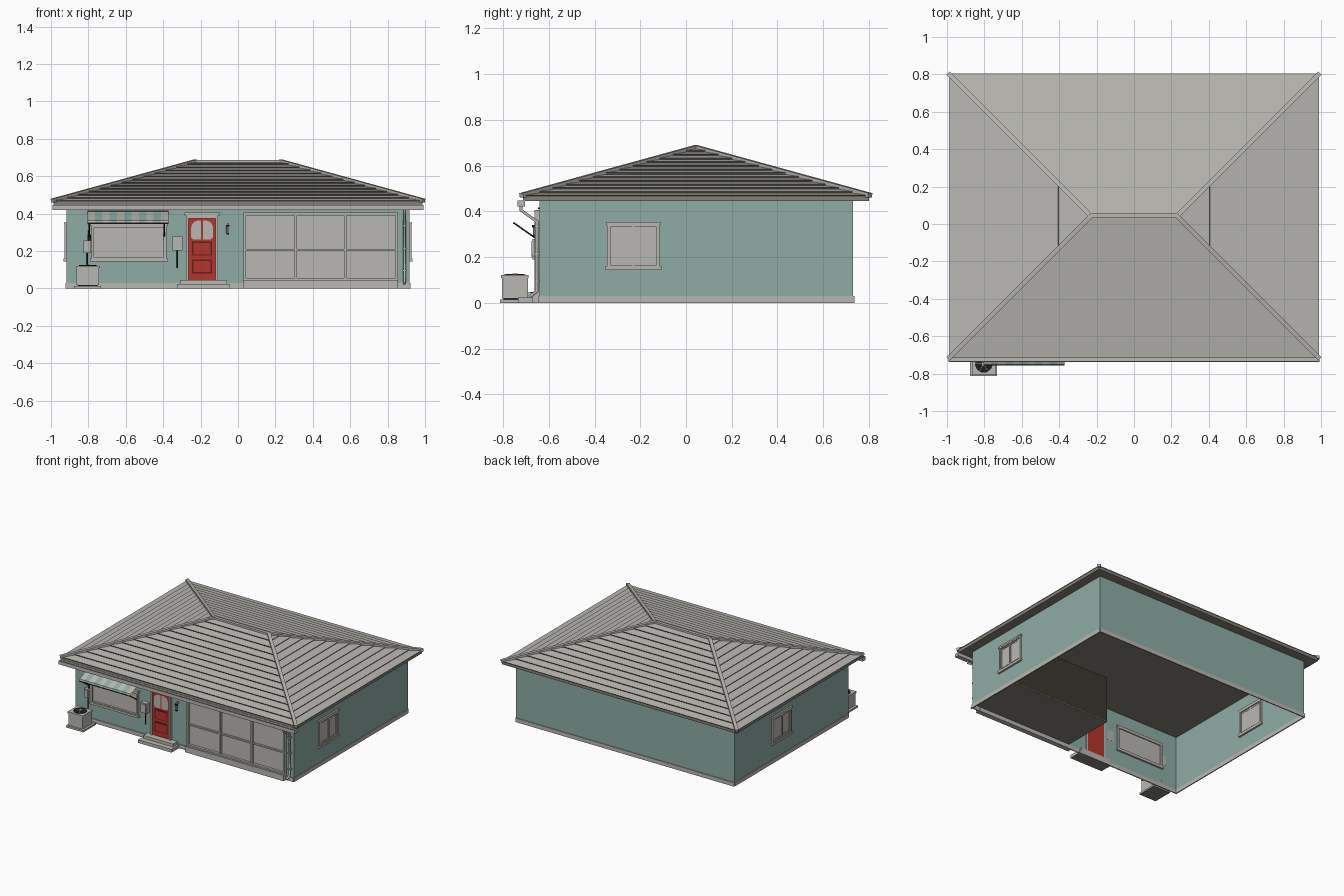
import bpy, bmesh, math
from mathutils import Matrix, Vector

if bpy.data.objects.get("Cube"):
    bpy.data.objects.remove(bpy.data.objects["Cube"])


def material(name, r, g, b):
    m = bpy.data.materials.new(name)
    m.use_nodes = True
    m.diffuse_color = (r, g, b, 1)
    m.node_tree.nodes["Principled BSDF"].inputs["Base Color"].default_value = (r, g, b, 1)
    return m


GREY = material("light grey", .49, .478, .445)
TEAL = material("sage teal", .27, .42, .378)
RED = material("door red", .45, .035, .024)
DEEP_RED = material("groove red", .12, .014, .01)
SLATE = material("eave grey", .23, .215, .19)
SHADOW = material("shingle shadow", .11, .105, .092)
OLIVE = material("dark olive", .042, .039, .027)
BLACK = material("black metal", .012, .013, .012)


def finish(name, bm, *mats):
    mesh = bpy.data.meshes.new(name)
    bm.to_mesh(mesh)
    bm.free()
    for m in mats:
        mesh.materials.append(m)
    ob = bpy.data.objects.new(name, mesh)
    bpy.context.collection.objects.link(ob)


def boxes(name, mat, *spans, place=Matrix()):
    """Each span is x0, x1, y0, y1, z0, z1."""
    bm = bmesh.new()
    for x0, x1, y0, y1, z0, z1 in spans:
        mid = Vector((x0 + x1, y0 + y1, z0 + z1)) / 2
        size = Matrix.Diagonal((x1 - x0, y1 - y0, z1 - z0, 1))
        bmesh.ops.create_cube(bm, size=1, matrix=place @ Matrix.Translation(mid) @ size)
    finish(name, bm, mat)


def border(x0, x1, z0, z1, t, y0, y1):
    return [(x0, x0 + t, y0, y1, z0, z1), (x1 - t, x1, y0, y1, z0, z1),
            (x0 + t, x1 - t, y0, y1, z0, z0 + t), (x0 + t, x1 - t, y0, y1, z1 - t, z1)]


def pipe(name, mat, radius, *points):
    cu = bpy.data.curves.new(name, "CURVE")
    cu.dimensions = "3D"
    cu.bevel_depth = radius
    cu.bevel_resolution = 1
    cu.use_fill_caps = True
    sp = cu.splines.new("POLY")
    sp.points.add(len(points) - 1)
    for p, co in zip(sp.points, points):
        p.co = (*co, 1)
    cu.materials.append(mat)
    bpy.context.collection.objects.link(bpy.data.objects.new(name, cu))


def cylinder(name, mat, radius, z0, z1, x, y, sides=20):
    bm = bmesh.new()
    bmesh.ops.create_cone(bm, cap_ends=True, segments=sides, radius1=radius, radius2=radius,
                          depth=z1 - z0, matrix=Matrix.Translation((x, y, (z0 + z1) / 2)))
    finish(name, bm, mat)


def ring(bm, x, y0, y1, z):
    return [bm.verts.new(c) for c in ((-x, y0, z), (x, y0, z), (x, y1, z), (-x, y1, z))]


def bridge(bm, a, b, index=0):
    for i in range(4):
        j = (i + 1) % 4
        bm.faces.new((a[i], a[j], b[j], b[i])).material_index = index


# Hollow walls, open underneath
WX, WF, WB = .917, -.64, .73
bm = bmesh.new()
bridge(bm, ring(bm, WX, WF, WB, .01), ring(bm, WX, WF, WB, .446))
finish("walls", bm, TEAL)
boxes("base_trim", GREY,
      (-.92, .92, WF - .006, WF + .002, 0, .03), (-.92, .92, WB - .002, WB + .006, 0, .03),
      (-.922, -.914, WF, WB, 0, .03), (.914, .922, WF, WB, 0, .03))

# Hip roof of overlapping shingle courses, with a darker soffit and fascia
EX, CY, DEPTH, COURSES = .99, .043, .7605, 13
EAVE, RISE, LIP = .464, .212, .007
bm = bmesh.new()


def roof_ring(inset, z):
    d = DEPTH - inset
    return ring(bm, EX - inset, CY - d, CY + d, z)


soffit = roof_ring(.004, .445)
bm.faces.new(soffit[::-1]).material_index = 2
lower = roof_ring(.004, EAVE)
bridge(bm, soffit, lower, 2)
for i in range(COURSES):
    upper = roof_ring(DEPTH * i / COURSES, EAVE + RISE * i / COURSES + LIP)
    bridge(bm, lower, upper, 1)
    k = (i + 1) / COURSES
    lower = roof_ring(min(DEPTH * k + .003, DEPTH), EAVE + RISE * k)
    bridge(bm, upper, lower)
bmesh.ops.remove_doubles(bm, verts=bm.verts, dist=.0001)
finish("shingle_roof", bm, GREY, SHADOW, SLATE)

# Hip and ridge caps
bm = bmesh.new()
RIDGE = EX - DEPTH
lines = [((-RIDGE, CY, .678), (RIDGE, CY, .678))]
for sx in (-1, 1):
    for sy in (-1, 1):
        lines.append(((sx * EX, CY + sy * DEPTH, EAVE + .006), (sx * RIDGE, CY, .679)))
for p, q in lines:
    p, q = Vector(p), Vector(q)
    turn = (q - p).to_track_quat("X", "Z").to_matrix().to_4x4()
    size = Matrix.Diagonal(((q - p).length + .006, .024, .02, 1))
    bmesh.ops.create_cube(bm, size=1, matrix=Matrix.Translation((p + q) / 2) @ turn @ size)
finish("hip_and_ridge_caps", bm, GREY)

# Front gutter and downspout
boxes("gutter", GREY, (-.99, .99, -.738, -.732, .423, .447), (-.99, .99, -.715, -.704, .423, .447),
      (-.99, .99, -.738, -.704, .42, .429), (-.992, -.986, -.738, -.704, .42, .447),
      (.986, .992, -.738, -.704, .42, .447))
pipe("downspout", GREY, .008, (.89, -.722, .423), (.89, -.722, .405), (.89, -.652, .355),
     (.89, -.652, .05), (.89, -.685, .025))
boxes("downspout_clamps", GREY, *[(.879, .901, -.663, -.64, z, z + .01) for z in (.09, .21, .33)])


# Windows: local x runs along the wall and local -y points outward
def window(name, place, half, z0, z1, out, mullion):
    boxes(name + "_glass", GREY, (-half, half, -.003, .004, z0, z1), place=place)
    parts = border(-half, half, z0, z1, .014, -out, .012)
    parts.append((-half - .008, half + .008, -out - .004, .014, z0 - .008, z0 + .008))
    parts.append((-half - .005, half + .005, -out - .002, .012, z1 - .004, z1 + .008))
    if mullion:
        parts.append((-.005, .005, -out + .002, .008, z0, z1))
        parts += border(-half + .02, half - .02, z0 + .02, z1 - .02, .006, -out + .004, .006)
    boxes(name + "_frame", GREY, *parts, place=place)


def wall_place(x, y, degrees):
    return Matrix.Translation((x, y, 0)) @ Matrix.Rotation(math.radians(degrees), 4, "Z")


window("front_window", wall_place(-.583, WF, 0), .2, .153, .337, .018, False)
window("left_window", wall_place(WX, -.23, 90), .115, .152, .345, .011, True)
window("right_window", wall_place(-WX, .165, -90), .115, .152, .345, .011, True)

# Striped awning with valance and brackets
bm = bmesh.new()
AX0, AX1, STRIPES = -.805, -.372, 11
step = (AX1 - AX0) / STRIPES
section = ((-.641, .412), (-.752, .364), (-.756, .35))
for i in range(STRIPES):
    x0, x1 = AX0 + i * step, AX0 + (i + 1) * step
    for (ya, za), (yb, zb) in zip(section, section[1:]):
        quad = [bm.verts.new(c) for c in ((x0, yb, zb), (x1, yb, zb), (x1, ya, za), (x0, ya, za))]
        bm.faces.new(quad).material_index = i % 2
finish("awning", bm, GREY, TEAL)
boxes("awning_edge", BLACK, (AX0, AX1, -.757, -.753, .345, .352), (AX0, AX1, -.648, -.64, .41, .416))
for side, x in (("right", -.795), ("left", -.393)):
    pipe(side + "_awning_bracket", BLACK, .004, (x, -.754, .35), (x, -.643, .272))
    boxes(side + "_bracket_plate", BLACK, (x - .009, x + .009, -.652, -.64, .255, .285))

# Front door with arched panes and raised panels
boxes("door", RED, (-.266, -.118, WF - .008, WF + .004, .042, .377))
boxes("door_frame", GREY, (-.278, -.264, -.657, -.636, .04, .38), (-.12, -.106, -.657, -.636, .04, .38),
      (-.278, -.106, -.657, -.636, .375, .39), (-.285, -.097, -.663, -.636, .39, .405))
DX = -.192
for side, s in (("right", -1), ("left", 1)):
    bm = bmesh.new()
    pts = [(.005, .262), (.048, .262), (.058, .272)]
    for k in range(6):
        a = k * math.pi / 10
        pts.append((.02 + .038 * math.cos(a), .325 + .038 * math.sin(a)))
    pts.append((.005, .363))
    # Mirrored outlines are reversed so both panes face outward
    bm.faces.new([bm.verts.new((DX + s * x, -.651, z)) for x, z in pts[::s]])
    finish(side + "_door_pane", bm, GREY)
for name, z0, z1 in (("upper", .175, .25), ("lower", .08, .155)):
    boxes(name + "_panel_groove", DEEP_RED, (DX - .053, DX + .053, -.65, -.645, z0, z1))
    boxes(name + "_door_panel", RED, (DX - .046, DX + .046, -.653, -.645, z0 + .007, z1 - .007))
boxes("door_steps", GREY, (-.325, -.045, -.735, -.635, .002, .024), (-.31, -.06, -.695, -.635, .024, .046))
boxes("step_underside", SLATE, (-.325, -.045, -.735, -.635, 0, .002))

# Garage door with a grid of panels, and the room behind it
boxes("garage_panels", GREY, (.035, .85, -.643, -.636, .04, .4))
grid = border(.03, .855, .042, .405, .014, -.662, -.636)
grid += [(x - .007, x + .007, -.66, -.636, .05, .4) for x in (.308, .573)]
grid.append((.04, .845, -.657, -.636, .202, .212))
boxes("garage_frame", GREY, *grid)
boxes("garage_sill", GREY, (.028, .855, -.674, -.636, 0, .045))
boxes("garage_floor", SLATE, (.05, .915, -.635, -.23, .03, .036))
boxes("garage_room", OLIVE, (.05, .915, -.635, -.23, .036, .38))

# Wall lamp
boxes("wall_lamp", BLACK, (-.064, -.046, -.673, -.652, .33, .34), (-.062, -.048, -.67, -.655, .288, .296))
boxes("lamp_arm", GREY, (-.06, -.05, -.662, -.639, .336, .35))
cylinder("lamp_glass", GREY, .008, .296, .33, -.055, -.662, 8)

# Utility boxes and conduits
for name, x0, x1, z0, z1, foot in (("meter_box", -.825, -.785, .19, .255, .05),
                                   ("breaker_box", -.35, -.297, .203, .278, .11)):
    xm = (x0 + x1) / 2
    boxes(name, GREY, (x0, x1, -.672, -.639, z0, z1), (x0 + .006, x1 - .006, -.676, -.67, z0 + .008, z1 - .008))
    pipe(name + "_conduit", BLACK, .004, (xm, -.65, z0), (xm, -.65, foot))
pipe("meter_riser", BLACK, .004, (-.797, -.648, .255), (-.797, -.648, .31))

# Air conditioner on its pad
CX, ACY = -.803, -.748
boxes("cooler_pad", GREY, (-.877, -.732, -.813, -.66, .002, .014))
boxes("pad_underside", SLATE, (-.877, -.732, -.813, -.66, 0, .002))
boxes("cooler_body", GREY, (-.863, -.743, -.805, -.692, .018, .116), (-.867, -.739, -.808, -.689, .108, .121))
boxes("cooler_feet", BLACK, (-.855, -.75, -.798, -.7, .012, .02))
cylinder("fan_opening", BLACK, .047, .119, .124, CX, ACY)
cylinder("fan_hub", GREY, .01, .124, .127, CX, ACY, 12)
for i in range(3):
    boxes(f"fan_guard_{i + 1}", GREY, (-.046, .046, -.001, .001, .124, .126), place=wall_place(CX, ACY, i * 60))
pipe("coolant_pipe", BLACK, .005, (-.79, -.695, .04), (-.79, -.66, .045), (-.79, -.642, .06))
